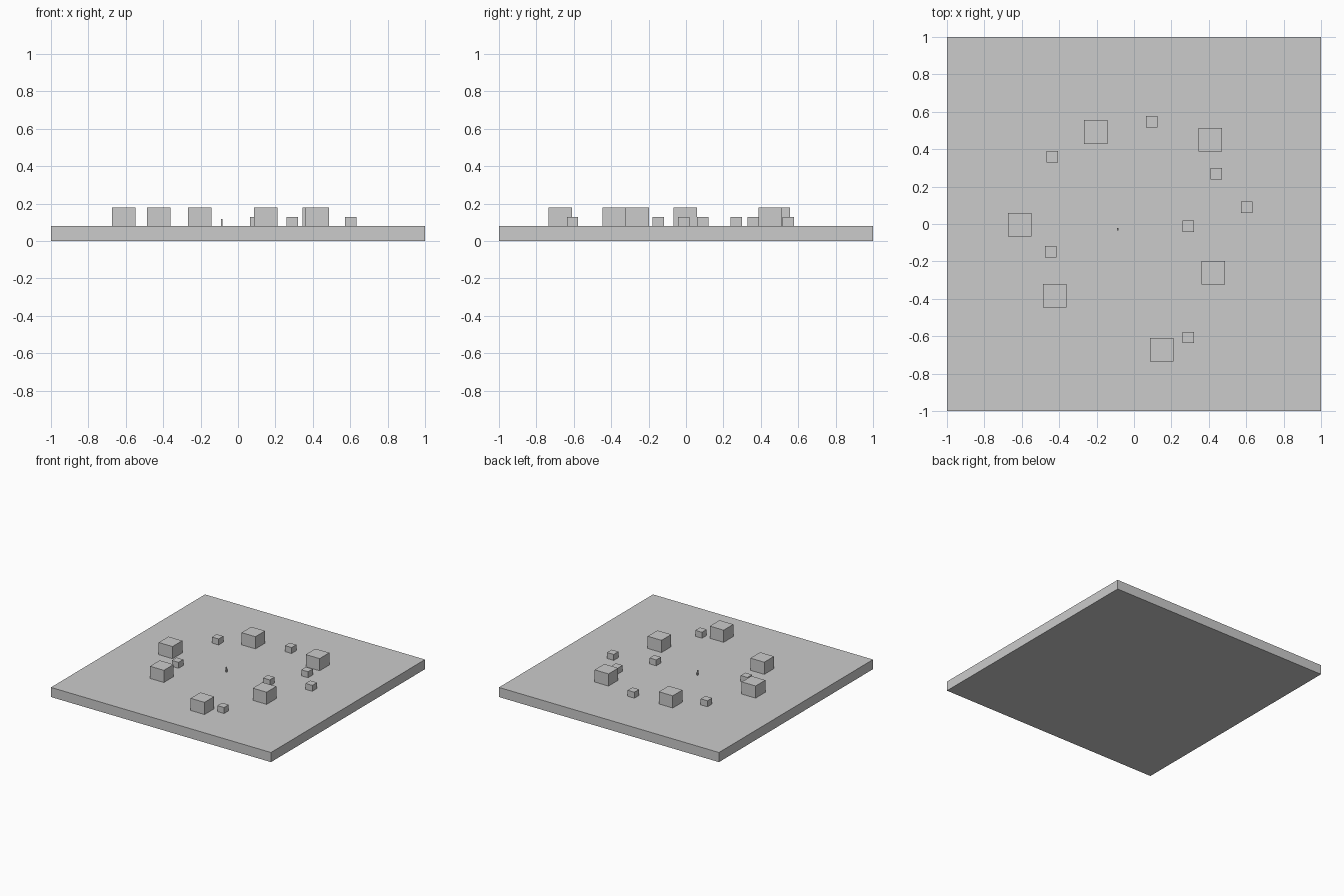
import bpy

if "Cube" in bpy.data.objects:
    bpy.data.objects.remove(bpy.data.objects["Cube"])

BASE_TOP = 0.079


def box(name, x, y, z0, sx, sy, sz):
    bpy.ops.mesh.primitive_cube_add(size=1, location=(x, y, z0 + sz / 2))
    ob = bpy.context.object
    ob.name = name
    ob.scale = (sx, sy, sz)
    bpy.ops.object.transform_apply(location=False, rotation=False, scale=True)
    return ob


# Ground slab
box("base_slab", 0, 0, 0, 2, 2, BASE_TOP)

# Large blocks scattered around the middle
large = [(-0.205, 0.492), (0.408, 0.450), (-0.611, -0.004),
         (-0.424, -0.384), (0.424, -0.261), (0.148, -0.673)]
for i, (x, y) in enumerate(large):
    box(f"large_block_{i + 1}", x, y, BASE_TOP, 0.126, 0.126, 0.1)

# Small blocks
small = [(0.095, 0.547), (-0.437, 0.359), (0.440, 0.268), (0.603, 0.090),
         (0.289, -0.013), (-0.445, -0.149), (0.289, -0.607)]
for i, (x, y) in enumerate(small):
    box(f"small_block_{i + 1}", x, y, BASE_TOP, 0.061, 0.061, 0.049)

# Tiny standing figure
fx, fy = -0.087, -0.027
box("figure_body", fx, fy, BASE_TOP, 0.009, 0.013, 0.026)
box("figure_head", fx, fy, BASE_TOP + 0.026, 0.008, 0.008, 0.014)
